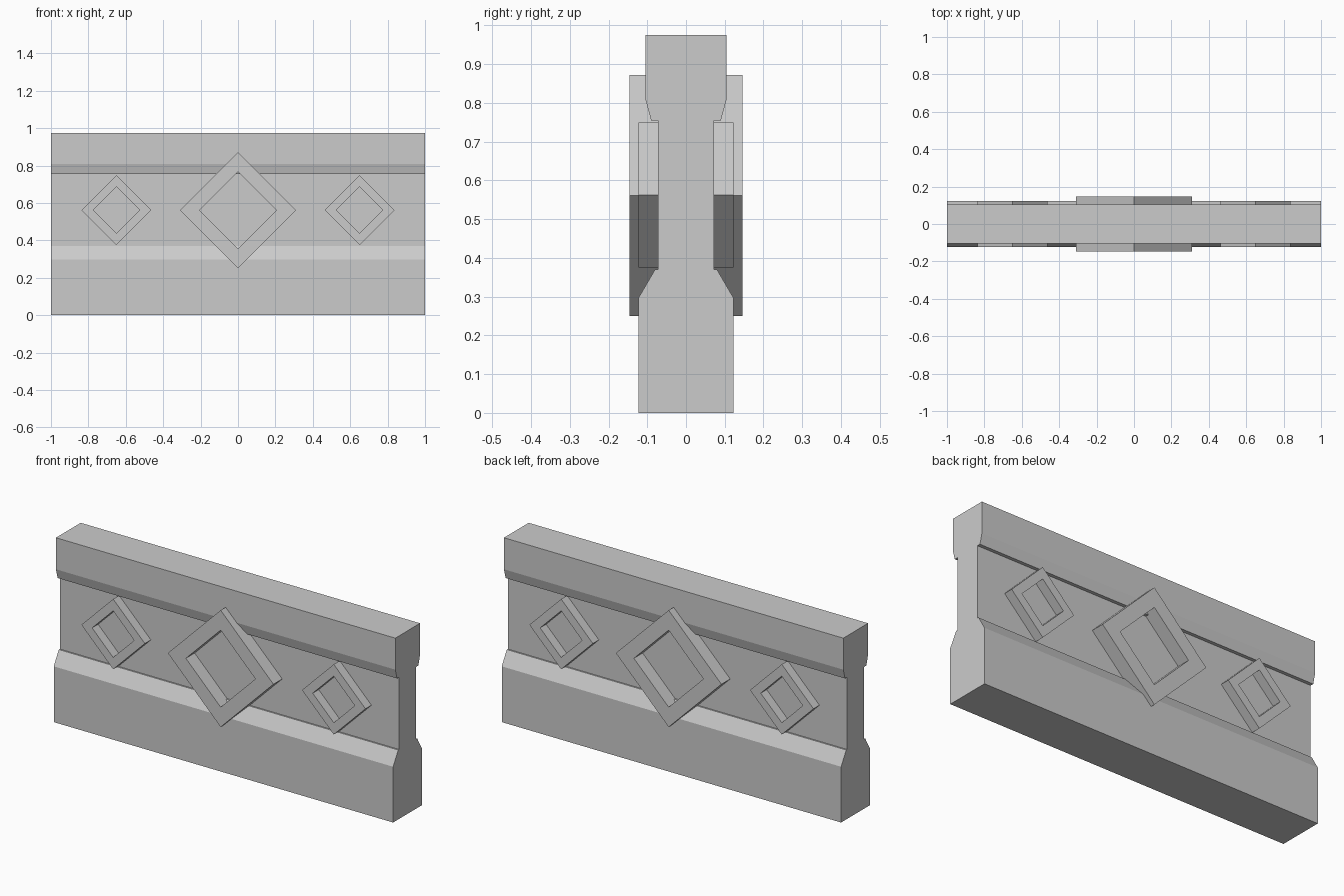
import bpy, bmesh
from math import sin, cos, pi

if "Cube" in bpy.data.objects:
    bpy.data.objects.remove(bpy.data.objects["Cube"])


def make_object(name, bm):
    bmesh.ops.recalc_face_normals(bm, faces=bm.faces)
    mesh = bpy.data.meshes.new(name)
    bm.to_mesh(mesh)
    bm.free()
    obj = bpy.data.objects.new(name, mesh)
    bpy.context.collection.objects.link(obj)
    return obj


# Wall body: symmetric (y, z) profile extruded along x
half = [(0.1225, 0), (0.1225, 0.297), (0.08, 0.37), (0.072, 0.37),
        (0.072, 0.755), (0.09, 0.755), (0.104, 0.807), (0.104, 0.975)]
profile = half + [(-y, z) for y, z in reversed(half)]
bm = bmesh.new()
face = bm.faces.new([bm.verts.new((-1, y, z)) for y, z in profile])
ext = bmesh.ops.extrude_face_region(bm, geom=[face], use_keep_orig=True)
bmesh.ops.translate(bm, vec=(2, 0, 0),
                    verts=[v for v in ext["geom"] if isinstance(v, bmesh.types.BMVert)])
make_object("wall_body", bm)


# Open diamond frame standing off one face of the wall
def diamond_frame(name, x, z, outer, inner, depth, side):
    bm = bmesh.new()
    section = [(outer, 0.072), (outer, depth), (inner, depth), (inner, 0.072)]
    rings = [[bm.verts.new((x + r * cos(k * pi / 2), side * y, z + r * sin(k * pi / 2)))
              for k in range(4)] for r, y in section]
    for i in range(4):
        a, b = rings[i], rings[(i + 1) % 4]
        for k in range(4):
            n = (k + 1) % 4
            bm.faces.new((a[k], a[n], b[n], b[k]))
    make_object(name, bm)


# Large centre frame and two small frames, on front and back
for side, label in ((-1, "front"), (1, "back")):
    diamond_frame(f"large_diamond_{label}", 0, 0.561, 0.311, 0.205, 0.146, side)
    for x, hand in ((-0.65, "left"), (0.65, "right")):
        diamond_frame(f"small_diamond_{label}_{hand}", x, 0.562, 0.187, 0.124, 0.1225, side)
